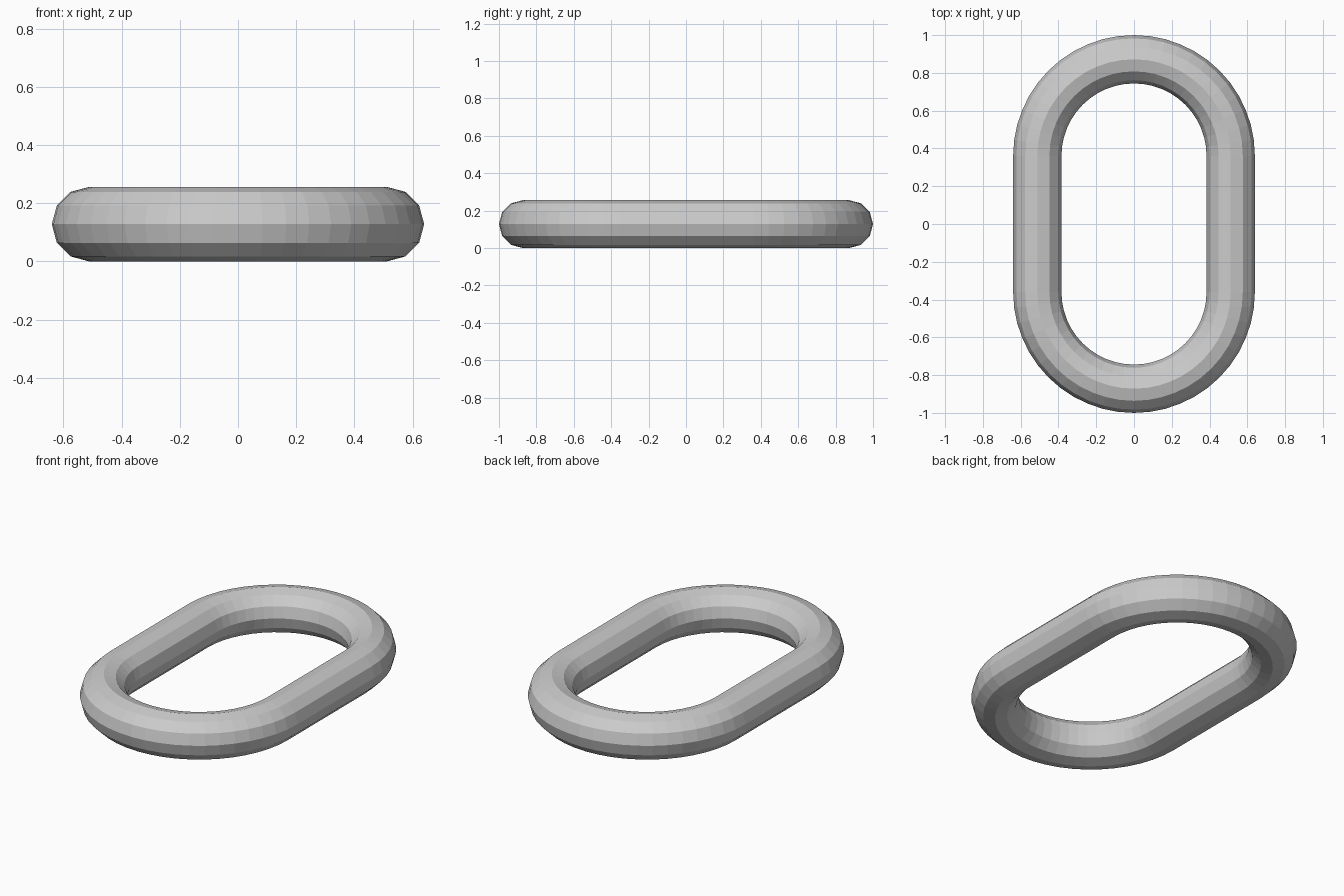
import bpy, bmesh
from math import sin, cos, pi

if "Cube" in bpy.data.objects:
    bpy.data.objects.remove(bpy.data.objects["Cube"])

BEND, TUBE, HALF_STRAIGHT = 0.512, 0.128, 0.36
ARC_SEGS, SIDES = 24, 12

# Stadium path: two half circles joined by straight runs (angle, y offset)
path = [(pi * i / ARC_SEGS, HALF_STRAIGHT) for i in range(ARC_SEGS + 1)]
path += [(a + pi, -HALF_STRAIGHT) for a, _ in path]

# Twelve-sided ring of vertices at every path station
bm = bmesh.new()
rings = []
for a, off in path:
    ring = []
    for j in range(SIDES):
        t = 2 * pi * j / SIDES
        r = BEND + TUBE * cos(t)
        ring.append(bm.verts.new((r * cos(a), r * sin(a) + off, TUBE + TUBE * sin(t))))
    rings.append(ring)

# Bridge the rings into a closed loop
for i, ring in enumerate(rings):
    nxt = rings[(i + 1) % len(rings)]
    for j in range(SIDES):
        k = (j + 1) % SIDES
        bm.faces.new((ring[j], nxt[j], nxt[k], ring[k]))
bmesh.ops.recalc_face_normals(bm, faces=bm.faces)

# Chain link object, flat shaded
mesh = bpy.data.meshes.new("chain_link")
bm.to_mesh(mesh)
bm.free()
bpy.context.collection.objects.link(bpy.data.objects.new("chain_link", mesh))
